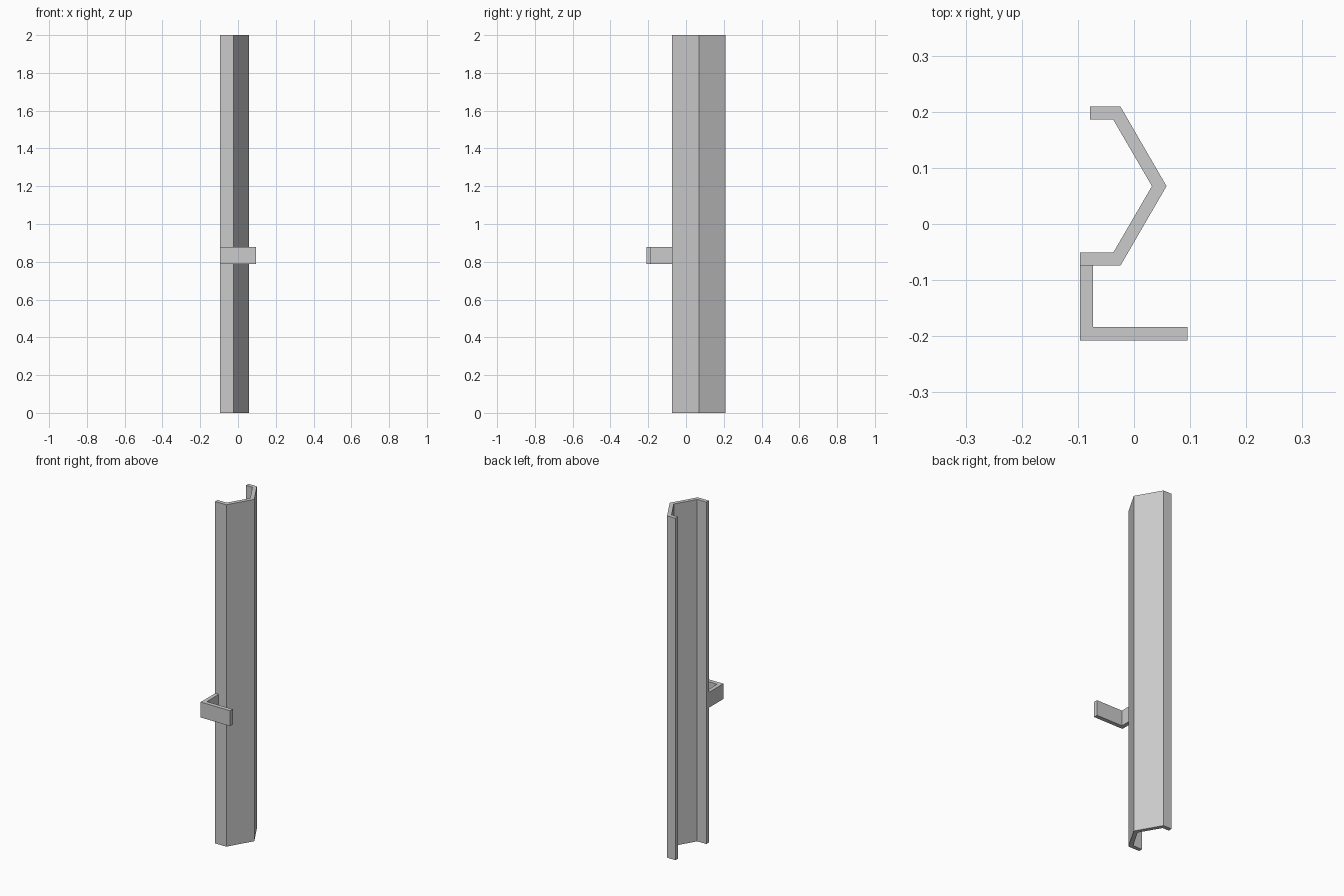
import bpy
import bmesh

if "Cube" in bpy.data.objects:
    bpy.data.objects.remove(bpy.data.objects["Cube"])


def extrude_profile(name, points, z0, z1):
    """Extrude a closed xy outline straight up from z0 to z1."""
    bm = bmesh.new()
    face = bm.faces.new([bm.verts.new((x, y, z0)) for x, y in points])
    result = bmesh.ops.extrude_face_region(bm, geom=[face])
    top = [v for v in result["geom"] if isinstance(v, bmesh.types.BMVert)]
    bmesh.ops.translate(bm, verts=top, vec=(0, 0, z1 - z0))
    bmesh.ops.recalc_face_normals(bm, faces=bm.faces)
    mesh = bpy.data.meshes.new(name)
    bm.to_mesh(mesh)
    bm.free()
    obj = bpy.data.objects.new(name, mesh)
    bpy.context.collection.objects.link(obj)
    return obj


# Tall folded sheet: two flanges joined by a V-shaped web
extrude_profile("folded_post", [
    (-0.078, 0.209), (-0.024, 0.209), (0.058, 0.0675), (-0.024, -0.074),
    (-0.096, -0.074), (-0.096, -0.051), (-0.037, -0.051),
    (0.032, 0.0675), (-0.037, 0.186), (-0.078, 0.186),
], 0.0, 2.0)

# L-shaped bracket on the long flange
extrude_profile("side_bracket", [
    (-0.096, -0.074), (-0.073, -0.074), (-0.073, -0.184),
    (0.095, -0.184), (0.095, -0.208), (-0.096, -0.208),
], 0.788, 0.878)
